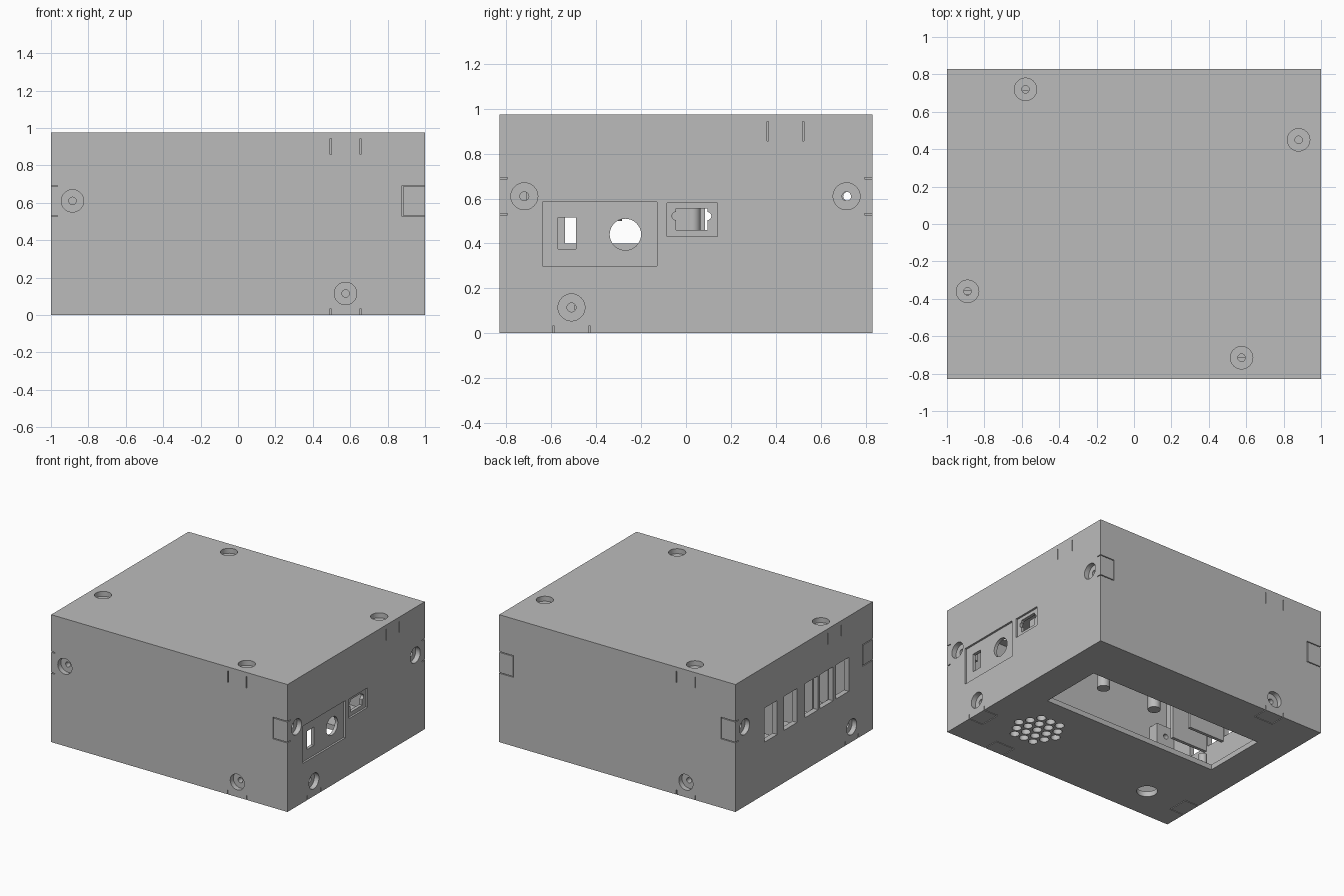
import bpy, bmesh, math
from mathutils import Vector, Matrix

if "Cube" in bpy.data.objects:
    bpy.data.objects.remove(bpy.data.objects["Cube"])

X, Y, H, WALL = 1.0, 0.83, 0.975, 0.04

grey = bpy.data.materials.new("plain_grey")
grey.diffuse_color = (0.5, 0.5, 0.5, 1)
grey.use_nodes = True
grey.node_tree.nodes["Principled BSDF"].inputs["Base Color"].default_value = grey.diffuse_color


def P(face, u, v, d):
    """Point at (u, v) on a face of the case, sunk d inwards."""
    return Vector({
        "top": (u, v, H - d), "bottom": (u, v, d),
        "front": (u, -Y + d, v), "back": (u, Y - d, v),
        "right": (X - d, u, v), "left": (-X + d, u, v)}[face])


def box(bm, a, b):
    lo = Vector([min(p, q) for p, q in zip(a, b)])
    hi = Vector([max(p, q) for p, q in zip(a, b)])
    m = Matrix.Translation((lo + hi) / 2) @ Matrix.Diagonal((*(hi - lo), 1))
    bmesh.ops.create_cube(bm, size=1, matrix=m)


def face_box(bm, face, u0, u1, v0, v1, d0, d1):
    box(bm, P(face, u0, v0, d0), P(face, u1, v1, d1))


def rod(bm, a, b, r, sides=32):
    a, b = Vector(a), Vector(b)
    turn = Vector((0, 0, 1)).rotation_difference(b - a).to_matrix().to_4x4()
    bmesh.ops.create_cone(bm, cap_ends=True, segments=sides, radius1=r, radius2=r,
                          depth=(b - a).length,
                          matrix=Matrix.Translation((a + b) / 2) @ turn)


def face_rod(bm, face, u, v, r, d0, d1, sides=32):
    rod(bm, P(face, u, v, d0), P(face, u, v, d1), r, sides)


def make(name, bm):
    me = bpy.data.meshes.new(name)
    bm.to_mesh(me)
    bm.free()
    ob = bpy.data.objects.new(name, me)
    bpy.context.collection.objects.link(ob)
    me.materials.append(grey)
    return ob


def smooth(ob):
    bpy.ops.object.select_all(action="DESELECT")
    ob.select_set(True)
    bpy.context.view_layer.objects.active = ob
    bpy.ops.object.shade_smooth_by_angle(angle=math.radians(35))


def boolean(ob, bm, op):
    tool = make("cutter", bm)
    tool.hide_render = True
    mod = ob.modifiers.new("bool", "BOOLEAN")
    mod.object, mod.operation, mod.solver, mod.use_self = tool, op, "EXACT", True
    bpy.context.view_layer.objects.active = ob
    bpy.ops.object.modifier_apply(modifier=mod.name)
    bpy.data.objects.remove(tool)


# Countersunk screw positions on each face
screws = [("top", -.58, .72), ("top", .88, .45), ("top", -.89, -.36), ("top", .575, -.715),
          ("front", -.885, .61), ("front", .575, .115), ("back", -.58, .115),
          ("right", -.72, .61), ("right", .715, .61), ("right", -.51, .115),
          ("left", .72, .61), ("left", -.575, .115)]

# Hollow case
bm = bmesh.new()
box(bm, (-X, -Y, 0), (X, Y, H))
case = make("case", bm)
bm = bmesh.new()
box(bm, (-X + WALL, -Y + WALL, WALL), (X - WALL, Y - WALL, H - WALL))
boolean(case, bm, "DIFFERENCE")

# Screw bosses inside the walls
bm = bmesh.new()
for f, u, v in screws:
    face_box(bm, f, u - .08, u + .08, v - .08, v + .08, .02, .12)
boolean(case, bm, "UNION")

# Screw head recesses and sunken connector plates
bm = bmesh.new()
for f, u, v in screws:
    face_rod(bm, f, u, v, .06, -.02, .038)
face_box(bm, "right", -.64, -.13, .30, .585, -.02, .015)
face_box(bm, "right", -.085, .14, .43, .58, -.02, .015)
boolean(case, bm, "DIFFERENCE")

# Screw shafts, ports, windows, bottom hatch and speaker grille
bm = bmesh.new()
for f, u, v in screws:
    face_rod(bm, f, u, v, .02, -.02, .2, 20)
face_box(bm, "right", -.57, -.49, .375, .515, -.02, .08)
face_rod(bm, "right", -.27, .44, .07, -.02, .08)
face_box(bm, "right", -.045, .095, .46, .555, -.02, .08)
for u in (-.045, .095):
    face_rod(bm, "right", u, .522, .018, -.02, .08, 16)
for u in (.325, .085, -.17, -.35, -.54):
    face_box(bm, "left", u, u + .157, .40, .66, -.02, .08)
face_box(bm, "bottom", -.745, .745, -.05, .45, -.02, .08)
face_rod(bm, "bottom", -.595, -.568, .073, -.02, .08)
for row in range(-2, 3):
    n = 5 - abs(row)
    for i in range(n):
        face_rod(bm, "bottom", .54 + (i - (n - 1) / 2) * .083,
                 -.405 + row * .072, .033, -.02, .08, 16)
boolean(case, bm, "DIFFERENCE")

# Fine seams around the interlocking tabs
G, DEEP = .003, .034
bm = bmesh.new()


def seam(face, u0, u1, v0, v1):
    face_box(bm, face, u0 - G, u1 + G, v0 - G, v1 + G, -.01, DEEP)


for f, u in (("front", .575), ("back", -.58), ("right", .443), ("left", -.367)):
    for s in (-.079, .079):
        seam(f, u + s, u + s, .86, .94)
for f, edge, s in (("front", X, 1), ("back", X, 1), ("back", -X, -1), ("left", -Y, -1)):
    inner, outer = edge - s * .12, edge + s * .02
    for v in (.53, .69):
        seam(f, min(inner, outer), max(inner, outer), v, v)
    seam(f, inner, inner, .53, .69)
for c, s in ((-.51, 1), (-.575, -1)):
    for y in (c - .08, c + .08):
        seam("bottom", min(s * .88, s * 1.02), max(s * .88, s * 1.02), y, y)
    seam("bottom", s * .88, s * .88, c - .08, c + .08)
for c, s in ((.575, -1), (-.58, 1)):
    for x in (c - .08, c + .08):
        seam("bottom", x, x, min(s * .71, s * .85), max(s * .71, s * .85))
    seam("bottom", c - .08, c + .08, s * .71, s * .71)
boolean(case, bm, "DIFFERENCE")
smooth(case)

# Divider ribs between the left windows
bm = bmesh.new()
for y in (.284, .037, -.18, -.365):
    box(bm, (-.955, y - .012, .36), (-.65, y + .012, .70))
make("window_dividers", bm)

# Mounting posts hanging from the lid, and hatch screw posts
bm = bmesh.new()
for x in (0, -.46):
    rod(bm, (x, -.33, .5), (x, -.33, H - .03), .045, 24)
for x in (-.70, .70):
    rod(bm, (x, -.09, .03), (x, -.09, .12), .03, 20)
smooth(make("mounting_posts", bm))

# Rounded connector body behind the small port
bm = bmesh.new()
box(bm, (.82, -.06, .42), (.90, .03, .59))
rod(bm, (.87, .03, .42), (.87, .03, .59), .035, 24)
smooth(make("port_connector", bm))
